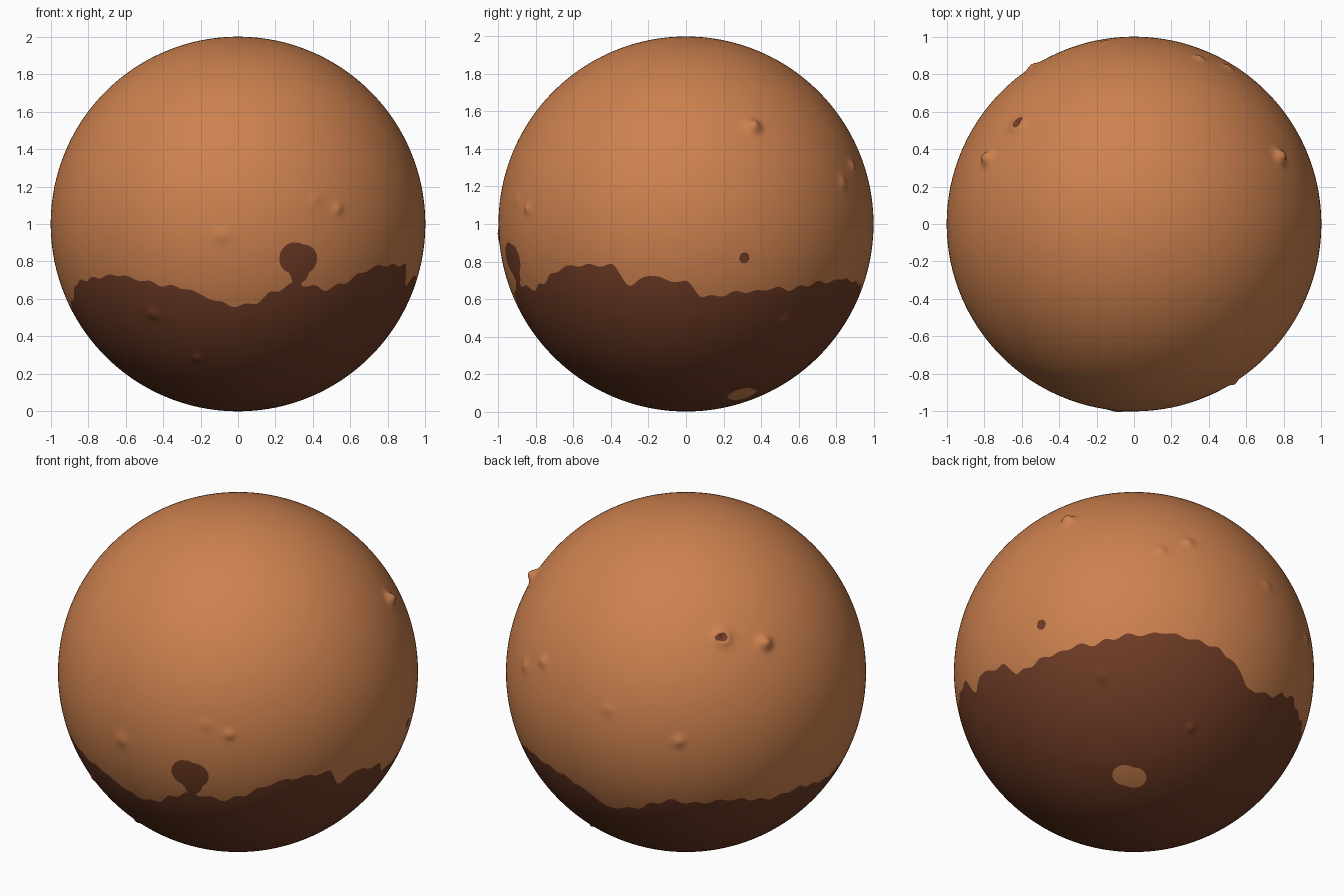
import bpy
import bmesh
import math
from mathutils import Vector

cube = bpy.data.objects.get("Cube")
if cube:
    bpy.data.objects.remove(cube, do_unlink=True)


def make_material(name, colour):
    mat = bpy.data.materials.new(name)
    mat.use_nodes = True
    mat.diffuse_color = (*colour, 1)
    shader = mat.node_tree.nodes["Principled BSDF"]
    shader.inputs["Base Color"].default_value = (*colour, 1)
    shader.inputs["Roughness"].default_value = 0.9
    return mat


# Height of the dark lowland's shoreline in hundredths, evenly spaced around the
# globe, starting at the front and turning towards +x
SHORELINE = [56, 58, 64, 68, 67, 65, 68, 73, 77, 78, 78, 78, 67, 73, 70, 69, 61, 62, 64, 64,
             66, 65, 67, 69, 69, 71, 70, 69, 68, 65, 60, 53, 55, 57, 62, 65, 63, 63, 64, 63,
             61, 59, 60, 61, 59, 57, 56, 58, 61, 68, 70, 71, 72, 73, 71, 69, 67, 66, 62, 58]

# Spots: direction from the globe's centre, radius
DARK_SPOTS = [((0.30, -0.93, -0.18), 0.085),
              ((0.35, -0.92, -0.19), 0.08),
              ((0.33, -0.91, -0.27), 0.05),
              ((0.93, 0.31, -0.18), 0.03),
              ((-0.62, 0.53, 0.58), 0.025),
              ((-0.60, 0.55, 0.58), 0.02)]
LIGHT_SPOTS = [((0.26, 0.31, -0.91), 0.07),
               ((0.31, 0.29, -0.91), 0.07)]

# Hills and craters: direction, width, height
RELIEF = [((0.78, 0.36, 0.52), 0.035, 0.04),
          ((-0.78, 0.35, 0.52), 0.035, 0.04),
          ((-0.62, 0.53, 0.58), 0.045, 0.03),
          ((-0.62, 0.53, 0.58), 0.018, -0.04),
          ((-0.09, -0.99, -0.06), 0.04, 0.01),
          ((0.53, -0.84, 0.08), 0.025, 0.015),
          ((0.41, -0.90, 0.13), 0.03, 0.006),
          ((-0.45, -0.75, -0.48), 0.03, 0.012),
          ((-0.22, -0.67, -0.72), 0.02, 0.012),
          ((0.50, 0.83, 0.22), 0.03, 0.012),
          ((0.35, 0.89, 0.31), 0.03, 0.015),
          ((-0.54, 0.84, 0.04), 0.03, 0.015),
          ((-0.15, 0.97, 0.18), 0.03, 0.008),
          ((0.16, 0.68, -0.72), 0.02, 0.015),
          ((0.67, 0.53, -0.51), 0.03, 0.01)]


def unit(direction):
    return Vector(direction).normalized()


dark_spots = [(unit(d), r) for d, r in DARK_SPOTS]
light_spots = [(unit(d), r) for d, r in LIGHT_SPOTS]
relief = [(unit(d), w, h) for d, w, h in RELIEF]


def shore_height(p):
    """Smoothly interpolated shoreline height at the point's longitude."""
    count = len(SHORELINE)
    turn = (math.atan2(p.x, -p.y) / math.tau) % 1 * count
    i = int(turn)
    t = turn - i
    a, b = SHORELINE[i % count], SHORELINE[(i + 1) % count]
    ripple = 0.008 * math.sin(math.pi * turn * 1.5)
    return (a + (b - a) * t * t * (3 - 2 * t)) / 100 - 1 + ripple


def darkness(p):
    """Positive in the dark regions, negative in the light ones."""
    value = shore_height(p) - p.z
    for centre, radius in dark_spots:
        value = max(value, radius - (p - centre).length)
    for centre, radius in light_spots:
        value = min(value, (p - centre).length - radius)
    return value


# Globe
bm = bmesh.new()
bmesh.ops.create_icosphere(bm, subdivisions=7, radius=1)
bm.verts.ensure_lookup_table()
bm.verts.index_update()
field = [darkness(v.co) for v in bm.verts]

# Slide vertices onto the colour border so that it is a clean line
moves = {}
for edge in bm.edges:
    a, b = edge.verts
    fa, fb = field[a.index], field[b.index]
    if fa * fb < 0:
        t = fa / (fa - fb)
        vert, shift = (a, t) if t < 0.5 else (b, 1 - t)
        if vert.index not in moves or shift < moves[vert.index][0]:
            moves[vert.index] = (shift, a.co.lerp(b.co, t).normalized())
for index, (shift, place) in moves.items():
    bm.verts[index].co = place
    field[index] = 0

# Colour the regions
for face in bm.faces:
    face.material_index = int(sum(field[v.index] for v in face.verts) > 0)
    face.smooth = True

# Raise the hills, sink the craters and stand the globe on the ground
for vert in bm.verts:
    normal = vert.co.copy()
    lift = 0
    for centre, width, height in relief:
        distance = (normal - centre).length / width
        if distance < 4:
            lift += height * math.exp(-distance * distance)
    vert.co = normal * (1 + lift) + Vector((0, 0, 1))

mesh = bpy.data.meshes.new("globe")
bm.to_mesh(mesh)
bm.free()
mesh.materials.append(make_material("light clay", (0.61, 0.22, 0.077)))
mesh.materials.append(make_material("dark brown", (0.16, 0.045, 0.019)))
globe = bpy.data.objects.new("globe", mesh)
bpy.context.collection.objects.link(globe)
